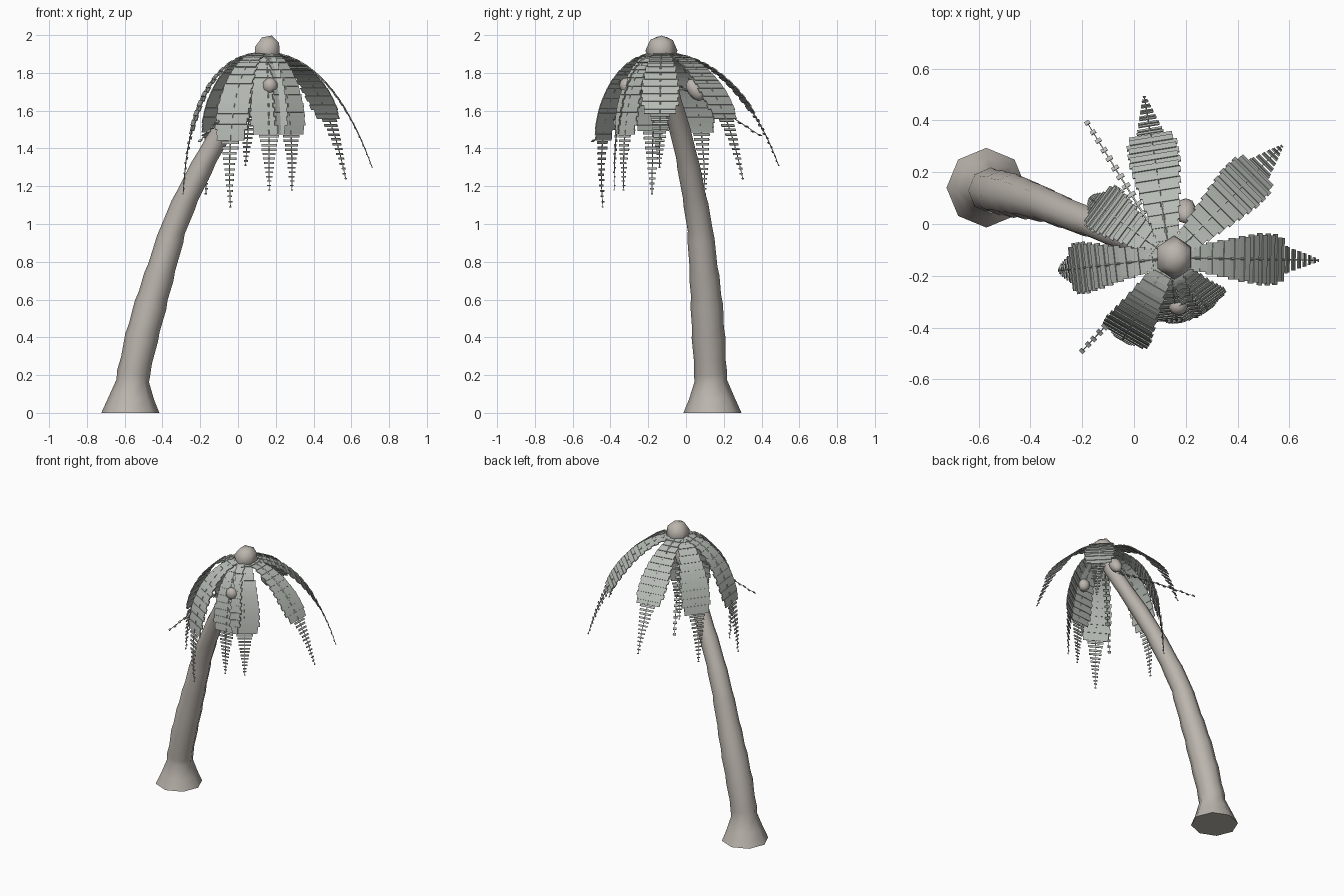
import bpy, bmesh, math
from mathutils import Vector, Matrix

if "Cube" in bpy.data.objects:
    bpy.data.objects.remove(bpy.data.objects["Cube"])


def material(name, rgb):
    m = bpy.data.materials.new(name)
    m.diffuse_color = (*rgb, 1)
    m.use_nodes = True
    m.node_tree.nodes["Principled BSDF"].inputs["Base Color"].default_value = m.diffuse_color
    return m


BARK = material("bark", (0.50, 0.46, 0.42))
LEAF = material("leaf", (0.47, 0.50, 0.46))


def finish(bm, name, mat, smooth=None):
    bmesh.ops.recalc_face_normals(bm, faces=bm.faces)
    me = bpy.data.meshes.new(name)
    bm.to_mesh(me)
    bm.free()
    ob = bpy.data.objects.new(name, me)
    bpy.context.collection.objects.link(ob)
    me.materials.append(mat)
    if smooth:
        bpy.ops.object.select_all(action='DESELECT')
        ob.select_set(True)
        bpy.context.view_layer.objects.active = ob
        bpy.ops.object.shade_smooth_by_angle(angle=math.radians(smooth))
    return ob


def tube(bm, pts, radii, sides, flat_first=False):
    """Skin a ring of vertices along a path."""
    rings = []
    for i, p in enumerate(pts):
        t = (pts[min(i + 1, len(pts) - 1)] - pts[max(i - 1, 0)]).normalized()
        if flat_first and i == 0:
            t = Vector((0, 0, 1))
        side = Vector((0, 1, 0)) if abs(t.y) < 0.9 else Vector((1, 0, 0))
        u = side.cross(t).normalized()
        v = t.cross(u)
        rings.append([bm.verts.new(p + radii[i] * (u * math.cos(a) + v * math.sin(a)))
                      for a in (2 * math.pi * k / sides for k in range(sides))])
    for a, b in zip(rings, rings[1:]):
        for k in range(sides):
            n = (k + 1) % sides
            bm.faces.new((a[k], a[n], b[n], b[k]))
    bm.faces.new(rings[0])
    bm.faces.new(rings[-1])


def lerp_table(table, t):
    for (t0, v0), (t1, v1) in zip(table, table[1:]):
        if t <= t1:
            return v0 + (v1 - v0) * (t - t0) / (t1 - t0)
    return table[-1][1]


# trunk: leaning, flared at the foot, with slight ring bulges
xs = [(0, -.57), (.2, -.555), (.4, -.51), (.6, -.455), (.8, -.395), (1, -.335), (1.2, -.245),
      (1.4, -.14), (1.6, -.02), (1.75, .09), (1.88, .15)]
ys = [(0, .14), (.2, .13), (.6, .108), (1, .072), (1.4, -.005), (1.6, -.06), (1.88, -.13)]
rs = [(0, .157), (.08, .115), (.18, .085), (.5, .086), (.7, .078), (1, .066), (1.4, .056), (1.88, .045)]
zs = [0, .08, .17, .21, .28, .40, .45, .57, .62, .72, .77, .92, .97, 1.1, 1.15, 1.3, 1.35, 1.5, 1.65, 1.78, 1.88]
bm = bmesh.new()
tube(bm, [Vector((lerp_table(xs, z), lerp_table(ys, z), z)) for z in zs],
     [lerp_table(rs, z) * (1.04 if i % 2 else 0.98) for i, z in enumerate(zs)], 8, True)
finish(bm, "trunk", BARK, 50)


def ball(name, loc, scale, tilt, seg, rings):
    bm = bmesh.new()
    bmesh.ops.create_uvsphere(bm, u_segments=seg, v_segments=rings, radius=1)
    m = Matrix.Translation(loc) @ tilt @ Matrix.Diagonal((*scale, 1))
    bmesh.ops.transform(bm, matrix=m, verts=bm.verts)
    finish(bm, name, BARK, 65)


# crown bud and coconuts
ball("crown_bud", (.155, -.13, 1.918), (.078, .085, .083), Matrix.Rotation(.3, 4, 'Y'), 6, 4)
ball("coconut_front", (.17, -.31, 1.73), (.042, .042, .046), Matrix.Rotation(.5, 4, 'X'), 8, 6)
ball("coconut_back", (.20, .05, 1.71), (.042, .042, .065), Matrix.Rotation(.6, 4, 'X'), 8, 6)

# fronds: drooping rib with flat overlapping leaflet plates
CROWN = Vector((.14, -.13, 0))
WIDTH = [(0, .07), (.12, .11), (.3, .165), (.45, .195), (.56, .19), (.63, .155), (.65, .10), (.8, .06), (1, .012)]
BOX = [(x, y, z) for x in (-.5, .5) for y in (-.5, .5) for z in (-.5, .5)]


def plate(bm, p, t, side, width, depth, thick=.005):
    n = side.cross(t)
    rot = Matrix((t, side, n)).transposed().to_4x4()
    bmesh.ops.create_cube(bm, size=1, matrix=Matrix.Translation(p) @ rot @ Matrix.Diagonal((depth, width, thick, 1)))


def frond(name, tip, reach1, reach2, z0=1.905, z1=1.89, z2=1.62, thin=False):
    tip = Vector(tip)
    flat = Vector((tip.x, tip.y, 0)) - CROWN
    d = flat.normalized()
    side = Vector((-d.y, d.x, 0))
    P = [CROWN + d * .03 + Vector((0, 0, z0)), CROWN + flat * reach1 + Vector((0, 0, z1)),
         CROWN + flat * reach2 + Vector((0, 0, z2)), tip]

    def at(t):
        s = 1 - t
        return P[0] * s**3 + P[1] * 3 * s * s * t + P[2] * 3 * s * t * t + P[3] * t**3

    # resample the rib evenly by length
    fine = [at(i / 200) for i in range(201)]
    acc = [0]
    for a, b in zip(fine, fine[1:]):
        acc.append(acc[-1] + (b - a).length)
    even = [(l / acc[-1], i / 200) for i, l in enumerate(acc)]
    rib = lambda f: at(lerp_table(even, f))
    bm = bmesh.new()
    tube(bm, [rib(i / 16) for i in range(17)], [.006 - .004 * i / 16 for i in range(17)], 4)
    count = 14 if thin else 34
    for i in range(1, count + 1):
        f = i / count
        t = (rib(min(f + .01, 1)) - rib(f - .01)).normalized()
        pitch = acc[-1] / count
        if thin:
            w, depth = .045 - .025 * f, .016
        else:
            w = lerp_table(WIDTH, f) * (1.04 if i % 2 else .97)
            depth = pitch * (1.15 if f < .64 else .55 - .3 * (f - .64) / .36)
        lift = side.cross(t) * (.003 if i % 2 else -.001)
        plate(bm, rib(f) + lift, t, side, w, depth)
    finish(bm, name, LEAF)


for name, tip, a, b in [
    ("frond_east", (.71, -.14, 1.30), .49, .80),
    ("frond_northeast", (.57, .30, 1.24), .50, .82),
    ("frond_north", (.04, .49, 1.31), .49, .82),
    ("frond_northwest", (-.17, .10, 1.16), .62, .98),
    ("frond_west", (-.29, -.18, 1.16), .62, .95),
    ("frond_southwest", (-.04, -.44, 1.09), .68, 1.15),
    ("frond_south", (.165, -.38, 1.18), .72, 1.02),
    ("frond_southeast", (.285, -.33, 1.18), .72, 1.05),
]:
    frond(name, tip, a, b)

# two sparse, straighter young fronds
frond("young_frond_northwest", (-.18, .39, 1.47), .35, .7, 1.76, 1.70, 1.57, True)
frond("young_frond_southwest", (-.20, -.49, 1.44), .35, .7, 1.76, 1.70, 1.55, True)
